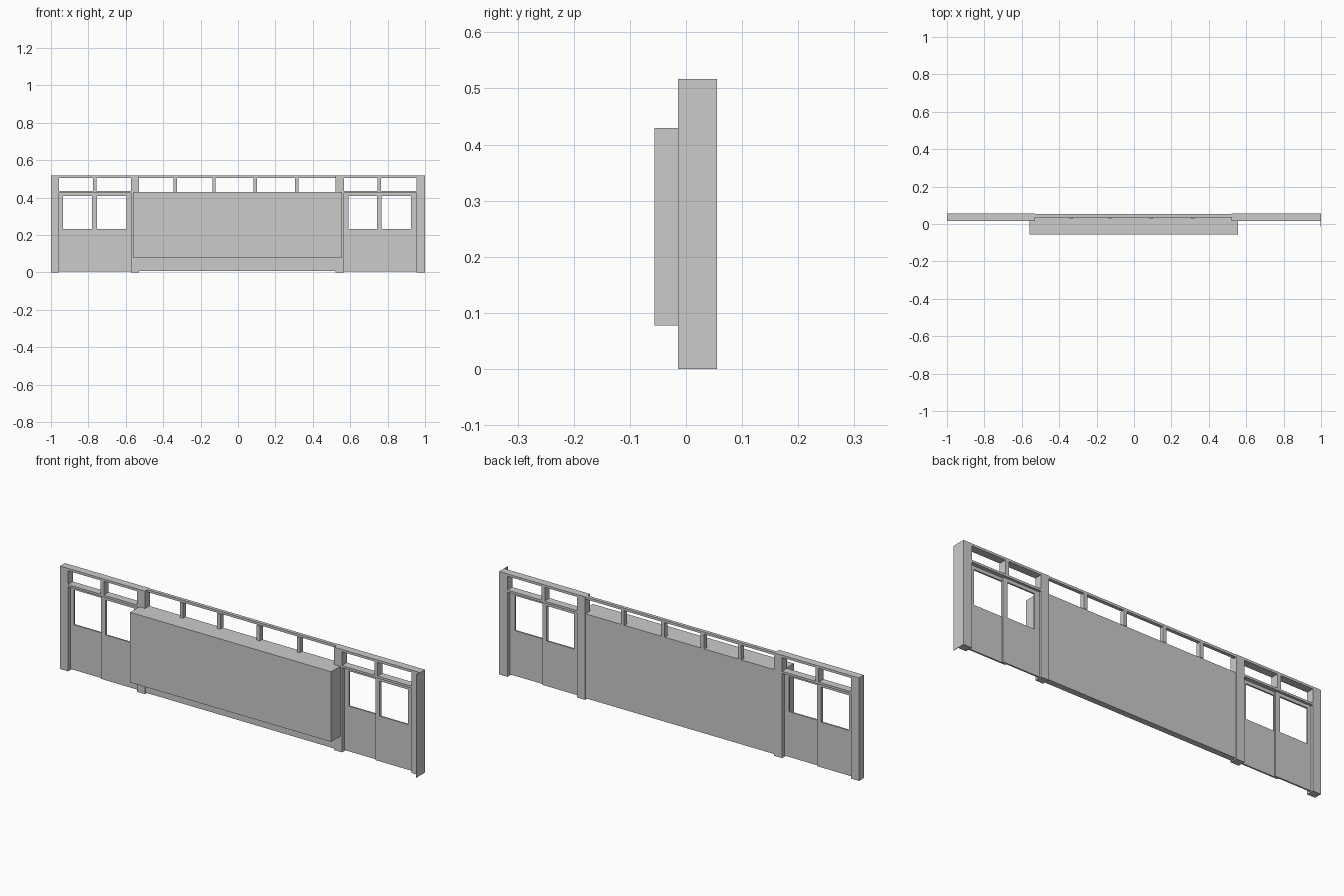
import bpy
import bmesh

cube = bpy.data.objects.get("Cube")
if cube:
    bpy.data.objects.remove(cube, do_unlink=True)

grey = bpy.data.materials.new("plain_grey")
grey.use_nodes = True
grey.diffuse_color = (0.6, 0.6, 0.6, 1)
grey.node_tree.nodes["Principled BSDF"].inputs["Base Color"].default_value = (0.6, 0.6, 0.6, 1)

FRONT, BACK = 0.016, 0.055   # depth of the main frame
TOP = 0.517
RAIL = 0.505                 # underside of the top rail
BAR_LOW, BAR_TOP = 0.425, 0.436


def finish(name, bm):
    bmesh.ops.recalc_face_normals(bm, faces=bm.faces)
    mesh = bpy.data.meshes.new(name)
    bm.to_mesh(mesh)
    bm.free()
    mesh.materials.append(grey)
    obj = bpy.data.objects.new(name, mesh)
    bpy.context.collection.objects.link(obj)
    return obj


def box(name, x, y, z):
    """Box from (low, high) pairs."""
    bm = bmesh.new()
    bmesh.ops.create_cube(bm, size=1)
    for v in bm.verts:
        v.co = [r[0] + (c + 0.5) * (r[1] - r[0]) for c, r in zip(v.co, (x, y, z))]
    return finish(name, bm)


def door_leaf(name, x, y, window):
    """Flat leaf with a rectangular window opening."""
    def ring(bm, xr, zr):
        corners = ((0, 0), (1, 0), (1, 1), (0, 1))
        return [bm.verts.new((xr[i], y[0], zr[j])) for i, j in corners]
    bm = bmesh.new()
    outer = ring(bm, x, (0.005, BAR_LOW))
    inner = ring(bm, window, (0.232, 0.408))
    faces = []
    for i in range(4):
        j = (i + 1) % 4
        faces.append(bm.faces.new((outer[i], outer[j], inner[j], inner[i])))
    extruded = bmesh.ops.extrude_face_region(bm, geom=faces, use_keep_orig=True)
    moved = [g for g in extruded["geom"] if isinstance(g, bmesh.types.BMVert)]
    bmesh.ops.translate(bm, verts=moved, vec=(0, y[1] - y[0], 0))
    return finish(name, bm)


# Door bays: outer span, post width, mullion, then each leaf with its window
depth = (FRONT, BACK)
bays = {
    "right": ((-1, -0.528), (-0.776, -0.757),
              (-0.957, -0.757), (-0.935, -0.78), (-0.78, -0.573), (-0.755, -0.597)),
    "left": ((0.522, 0.998), (0.746, 0.765),
             (0.565, 0.768), (0.592, 0.744), (0.746, 0.954), (0.768, 0.925)),
}
POST = 0.044
for side, (span, mullion, leaf_a, window_a, leaf_b, window_b) in bays.items():
    lo, hi = span
    opening = (lo + POST, hi - POST)
    box(side + "_bay_post_a", (lo, lo + POST), depth, (0, TOP))
    box(side + "_bay_post_b", (hi - POST, hi), depth, (0, TOP))
    box(side + "_bay_top_rail", opening, depth, (RAIL, TOP))
    box(side + "_bay_transom", opening, depth, (BAR_LOW, BAR_TOP))
    box(side + "_bay_mullion", mullion, depth, (BAR_TOP, RAIL))
    # Sliding leaves run on two tracks and overlap in the middle
    door_leaf(side + "_rear_door", leaf_a, (0.035, 0.043), window_a)
    door_leaf(side + "_front_door", leaf_b, (0.027, 0.035), window_b)

# Centre wall, projecting case and clerestory
centre = (-0.528, 0.522)
box("centre_wall", centre, (0.02, 0.05), (0.006, 0.43))
box("display_case", (-0.56, 0.557), (-0.056, FRONT), (0.078, 0.43))
box("case_back", centre, (FRONT, 0.02), (0.078, 0.43))
box("centre_top_rail", centre, (0.036, 0.053), (RAIL, TOP))
for i, x in enumerate((-0.335, -0.128, 0.092, 0.315)):
    box(f"clerestory_post_{i + 1}", (x - 0.009, x + 0.009), (0.03, 0.053), (0.43, RAIL))

# Thin end plate
box("end_plate", (0.998, 1), (-0.014, BACK), (0, TOP))
